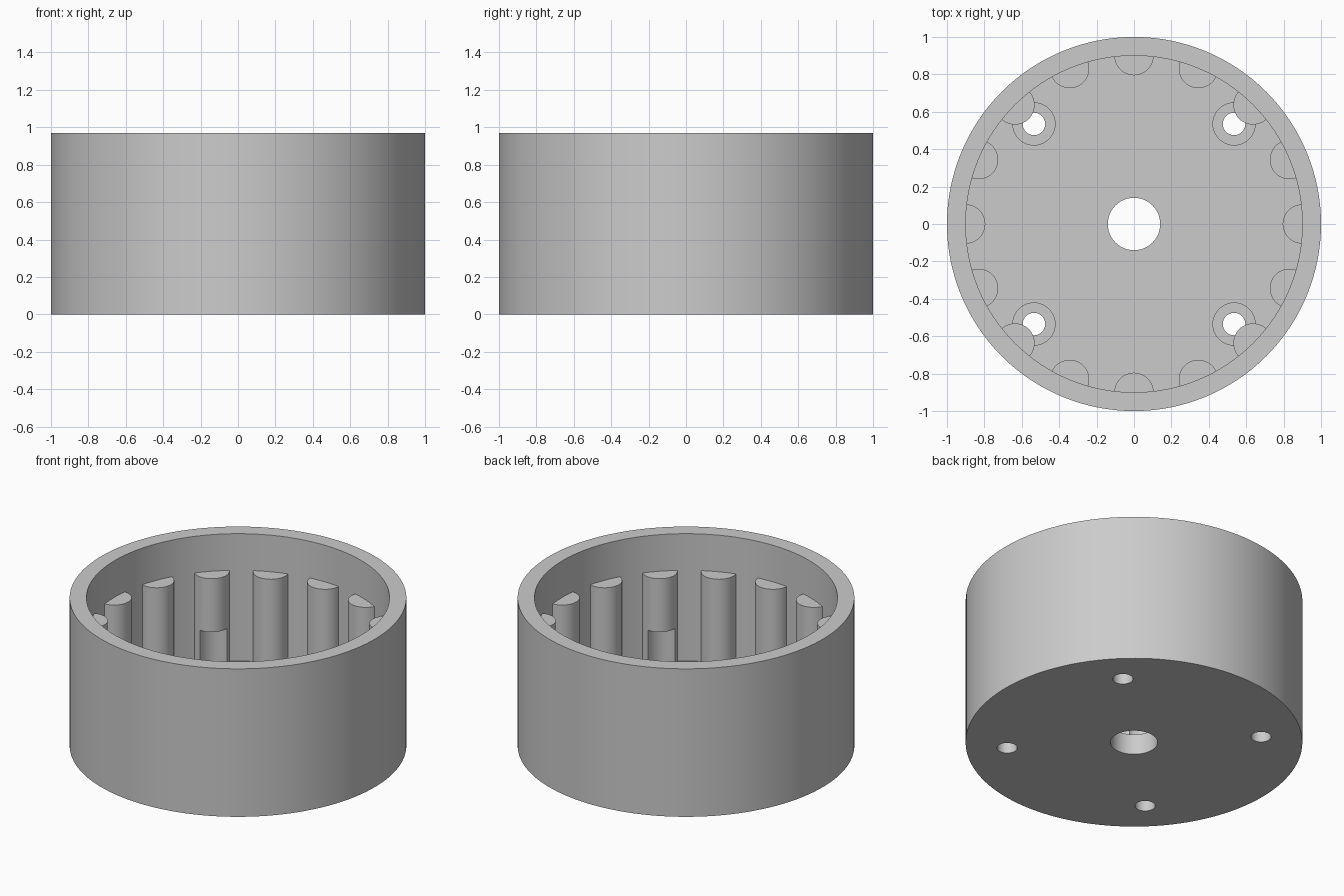
import bpy
import bmesh
from math import cos, sin, pi, radians

default = bpy.data.objects.get("Cube")
if default:
    bpy.data.objects.remove(default, do_unlink=True)

HEIGHT, WALL, FLOOR = 0.97, 0.9, 0.135
RIB_TOP, RIB_R = 0.73, 0.105
SCREW = 0.535

grey = bpy.data.materials.new("plain grey")
grey.use_nodes = True
grey.diffuse_color = (0.6, 0.6, 0.6, 1)
grey.node_tree.nodes["Principled BSDF"].inputs["Base Color"].default_value = grey.diffuse_color


def make_object(name, bm):
    bmesh.ops.recalc_face_normals(bm, faces=bm.faces)
    mesh = bpy.data.meshes.new(name)
    bm.to_mesh(mesh)
    bm.free()
    mesh.materials.append(grey)
    obj = bpy.data.objects.new(name, mesh)
    bpy.context.collection.objects.link(obj)
    return obj


def lathe(bm, profile, segments, x=0, y=0, closed=False):
    """Revolve (radius, z) points round a vertical axis; open profiles get end caps."""
    rings = []
    for r, z in profile:
        angles = [2 * pi * i / segments for i in range(segments)]
        rings.append([bm.verts.new((x + r * cos(a), y + r * sin(a), z)) for a in angles])
    pairs = list(zip(rings, rings[1:]))
    if closed:
        pairs.append((rings[-1], rings[0]))
    else:
        bm.faces.new(rings[0])
        bm.faces.new(rings[-1])
    for a, b in pairs:
        for i in range(segments):
            j = (i + 1) % segments
            bm.faces.new((a[i], a[j], b[j], b[i]))


def add_rib(bm, angle, steps=24):
    """Half-round column on the inner wall, its back sunk into the wall."""
    outline = [(WALL + 0.03, RIB_R), (WALL + 0.03, -RIB_R)]
    for i in range(steps + 1):
        t = -pi / 2 + pi * i / steps
        outline.append((WALL - RIB_R * cos(t), RIB_R * sin(t)))
    c, s = cos(angle), sin(angle)
    low, high = [[bm.verts.new((u * c - v * s, u * s + v * c, z)) for u, v in outline]
                 for z in (FLOOR - 0.03, RIB_TOP)]
    bm.faces.new(low)
    bm.faces.new(high)
    for i in range(len(outline)):
        j = (i + 1) % len(outline)
        bm.faces.new((low[i], low[j], high[j], high[i]))


# Round cup with a central hole in its floor
bm = bmesh.new()
lathe(bm, [(0.14, 0), (1, 0), (1, HEIGHT), (WALL, HEIGHT), (WALL, FLOOR), (0.14, FLOOR)],
      128, closed=True)
housing = make_object("housing", bm)

# Sixteen ribs round the inner wall
bm = bmesh.new()
for k in range(16):
    add_rib(bm, radians(22.5 * k))
ribs = make_object("inner_ribs", bm)

# Stepped cutters: screw hole below, head clearance above
bm = bmesh.new()
for sx in (-1, 1):
    for sy in (-1, 1):
        lathe(bm, [(0.06, -0.1), (0.06, 0.07), (0.113, 0.07), (0.113, 0.38)],
              48, SCREW * sx, SCREW * sy)
cutter = make_object("screw_cutter", bm)
cutter.hide_render = True

for obj in (housing, ribs):
    cut = obj.modifiers.new("screw holes", "BOOLEAN")
    cut.operation = "DIFFERENCE"
    cut.solver = "EXACT"
    cut.object = cutter
    bpy.ops.object.select_all(action="DESELECT")
    obj.select_set(True)
    bpy.context.view_layer.objects.active = obj
    bpy.ops.object.modifier_apply(modifier=cut.name)
    bpy.ops.object.shade_smooth_by_angle(angle=radians(30))

bpy.data.objects.remove(cutter, do_unlink=True)
